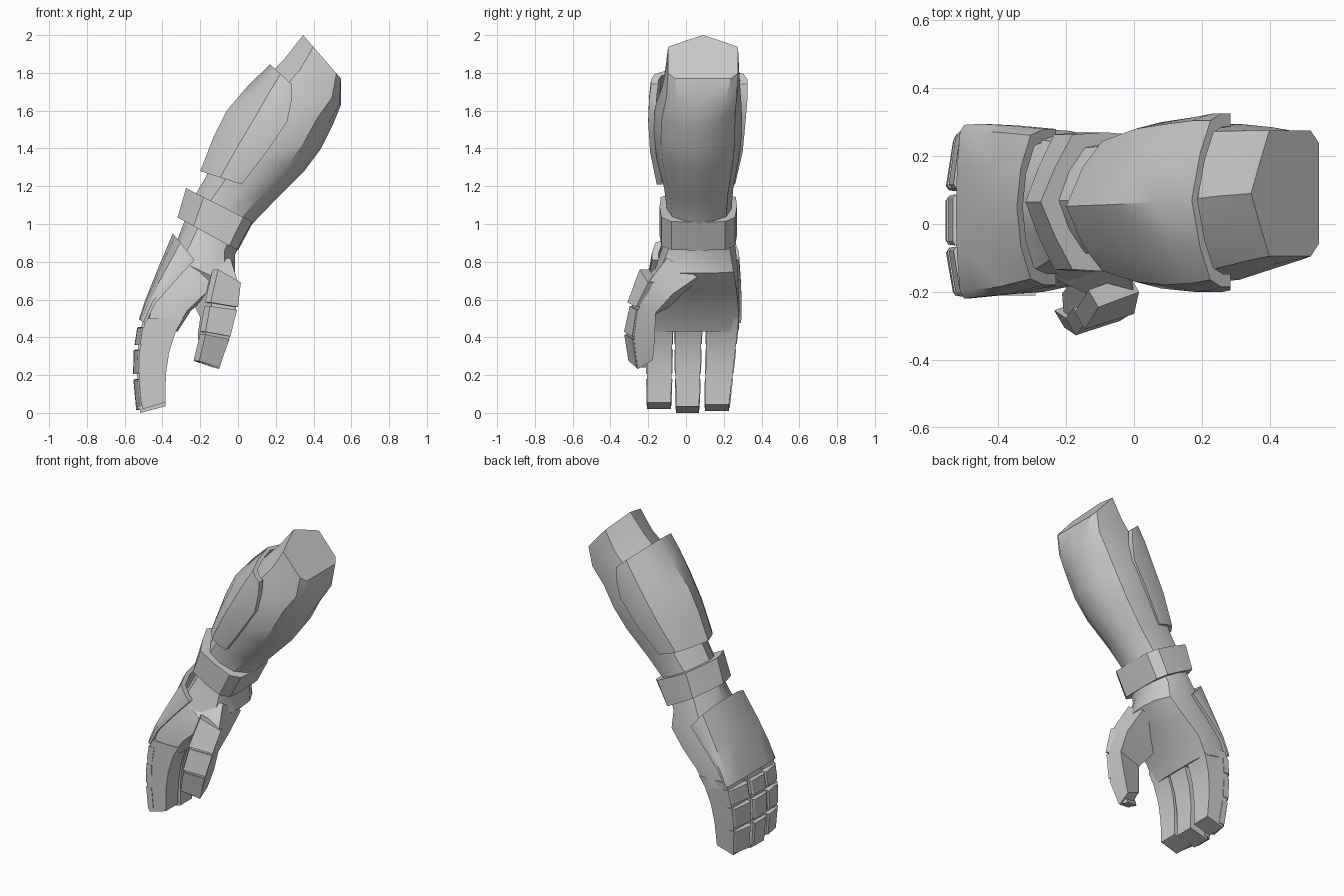
import bpy, bmesh
from mathutils import Vector

if "Cube" in bpy.data.objects:
    bpy.data.objects.remove(bpy.data.objects["Cube"])

ROUND = [(.10, .5), (.25, .9), (.52, 1), (.80, .84), (.95, .45)]
ANGULAR = [(.13, .5), (.27, 1), (.55, 1), (.88, 1), (1, .8)]
BOXY = [(.03, .5), (.10, .95), (.50, 1), (.92, .98), (1, .55)]


def loft(name, rings, angle=0.6):
    """Skin closed rings of points, cap the ends, smooth by angle."""
    bm = bmesh.new()
    vs = [[bm.verts.new(p) for p in r] for r in rings]
    n = len(rings[0])
    for a, b in zip(vs, vs[1:]):
        for i in range(n):
            j = (i + 1) % n
            bm.faces.new((a[i], a[j], b[j], b[i]))
    bm.faces.new(vs[0][::-1])
    bm.faces.new(vs[-1])
    bmesh.ops.recalc_face_normals(bm, faces=bm.faces)
    me = bpy.data.meshes.new(name)
    bm.to_mesh(me)
    bm.free()
    ob = bpy.data.objects.new(name, me)
    bpy.context.collection.objects.link(ob)
    bpy.ops.object.select_all(action='DESELECT')
    ob.select_set(True)
    bpy.context.view_layer.objects.active = ob
    if angle:
        bpy.ops.object.shade_smooth_by_angle(angle=angle)
    return ob


def place(sec, u, v):
    """Map profile (u back-to-palm, v across) into a section."""
    (dx, dz), (px, pz), lo, hi = sec[:4]
    return Vector((dx + u * (px - dx), (lo + hi) / 2 + v * (hi - lo) / 2, dz + u * (pz - dz)))


def ring(sec, pa, pb, t):
    half = [(a[0] + (b[0] - a[0]) * t, a[1] + (b[1] - a[1]) * t) for a, b in zip(pa, pb)]
    pts = [(0, 0)] + half + [(1, 0)] + [(u, -v) for u, v in half[::-1]]
    return [place(sec, u, v) for u, v in pts]


def shell_ring(sec, prof, k=.85):
    """C-shaped ring for an armour plate wrapped round the back."""
    outer = [(u, -v) for u, v in prof[::-1]] + [(0, 0)] + prof
    inner = [(1 + (u - 1) * k, v * k) for u, v in outer[::-1]]
    return [place(sec, u, v) for u, v in outer + inner]


# Forearm: back point, palm-side point, y range, angularity
arm = [((.345, 2.0), (.545, 1.77), -.095, .275, 1),
       ((.25, 1.88), (.545, 1.63), -.12, .285, .5),
       ((.10, 1.72), (.50, 1.52), -.165, .295, 0),
       ((-.01, 1.57), (.44, 1.40), -.17, .295, 0),
       ((-.09, 1.42), (.35, 1.28), -.155, .28, 0),
       ((-.17, 1.25), (.20, 1.13), -.115, .25, 0),
       ((-.235, 1.14), (.075, 1.0), -.10, .24, 0),
       ((-.28, 1.02), (.02, .90), -.10, .24, 0)]
loft("forearm", [ring(s, ROUND, ANGULAR, s[4]) for s in arm])

# Wrist band
band = [((-.275, 1.19), (.08, 1.01), -.14, .27), ((-.32, 1.035), (0, .86), -.14, .27)]
loft("wrist_band", [ring(s, ROUND, ANGULAR, .7) for s in band])

# Palm and back of the hand
hand = [((-.27, 1.05), (.03, .93), -.10, .24, 0),
        ((-.32, .92), (-.015, .84), -.125, .262, .1),
        ((-.385, .78), (-.015, .74), -.165, .275, .4),
        ((-.44, .67), (-.13, .64), -.19, .28, .8),
        ((-.475, .57), (-.25, .54), -.205, .283, 1),
        ((-.50, .46), (-.32, .43), -.21, .28, 1)]
loft("hand", [ring(s, ROUND, BOXY, s[4]) for s in hand])

# Forearm and hand-back armour
shell = [(.22, .55), (.48, .92), (.75, 1), (1, 1)]
guard = [((.17, 1.845), (.285, 1.74), -.185, .325),
         ((.06, 1.74), (.285, 1.66), -.195, .325),
         ((-.06, 1.60), (.26, 1.54), -.20, .315),
         ((-.13, 1.46), (.15, 1.38), -.19, .30),
         ((-.20, 1.28), (.02, 1.21), -.155, .26)]
loft("forearm_guard", [shell_ring(s, shell) for s in guard])
back = [((-.345, .95), (-.23, .81), -.18, .28),
        ((-.43, .75), (-.34, .69), -.205, .29),
        ((-.49, .60), (-.44, .575), -.215, .295),
        ((-.525, .495), (-.49, .475), -.22, .292)]
flat = [(.1, .5), (.35, .92), (.7, 1), (1, 1)]
loft("hand_back_plate", [shell_ring(s, flat) for s in back])

# Fingers with three plates each: y range at knuckle, y range at tip, forward shift, tip z
path = [(.50, -.49, -.29), (.43, -.505, -.33), (.32, -.52, -.365),
        (.20, -.522, -.382), (.02, -.505, -.385)]


def lerp(a, b, t):
    return a + (b - a) * t


def back_x(z):
    for (z0, x0, _), (z1, x1, _) in zip(path, path[1:]):
        if z >= z1:
            return lerp(x0, x1, (z0 - z) / (z0 - z1))
    return path[-1][1]


fingers = [("index", (-.21, -.07), (-.205, -.08), 0, .02, .02),
           ("middle", (-.06, .085), (-.052, .068), -.012, 0, 0),
           ("outer", (.11, .28), (.10, .225), 0, .01, -.02)]
for name, top, tip, dx, tz, skew in fingers:
    rings = []
    for i, (z, xb, xp) in enumerate(path):
        t = (.5 - z) / .5
        lo, hi = lerp(top[0], tip[0], t), lerp(top[1], tip[1], t)
        last = i == len(path) - 1
        zb, zp = (tz, tz + .035) if last else (z, z)
        rings.append([(xb + dx, lo, zb), (xb + dx, hi, zb), (xp, hi, zp), (xp, lo, zp)])
    loft(name + "_finger", rings, .5)
    for k, (z0, z1) in enumerate([(.455, .365), (.335, .21), (.18, tz + .02)]):
        rings = []
        for z in (z0, z1):
            t = (.5 - z) / .5
            lo, hi = lerp(top[0], tip[0], t) - .004, lerp(top[1], tip[1], t) + .004
            x = back_x(z) + dx
            a, b = x + skew / 2, x - skew / 2
            rings.append([(a + .025, lo, z), (a - .014, lo, z), (a - .022, lo + .012, z - .005),
                          (b - .022, hi - .012, z - .005), (b - .014, hi, z), (b + .025, hi, z)])
        loft(f"{name}_finger_plate_{k + 1}", rings, 0)

# Thumb: outer-left, outer-right, inner-right, inner-left corners
thumb = [[(-.30, -.13, .80), (-.04, -.10, .82), (-.02, .06, .72), (-.26, .06, .60)],
         [(-.13, -.21, .72), (0, -.20, .69), (-.01, -.07, .63), (-.23, -.08, .565)],
         [(-.14, -.285, .57), (-.01, -.25, .55), (-.03, -.16, .53), (-.20, -.19, .505)],
         [(-.17, -.315, .42), (-.045, -.275, .40), (-.06, -.165, .40), (-.212, -.205, .42)],
         [(-.205, -.29, .265), (-.10, -.255, .232), (-.10, -.175, .28), (-.205, -.20, .33)]]
loft("thumb", thumb, .5)


# Thumb armour follows the outer faces of the joints
def thumb_plate(name, a, b, c, d):
    out = Vector((.03, -.05, .0))
    loft(name, [[Vector(p), Vector(q), Vector(q) - out, Vector(p) - out] for p, q in ((a, b), (d, c))], 0)


thumb_plate("thumb_base_plate", (-.105, -.245, .76), (.015, -.20, .69), (0, -.265, .56), (-.145, -.31, .585))
thumb_plate("thumb_middle_plate", (-.148, -.298, .565), (-.005, -.262, .545), (-.04, -.285, .405), (-.172, -.328, .43))
thumb_plate("thumb_tip_plate", (-.172, -.327, .415), (-.045, -.283, .39), (-.10, -.262, .24), (-.205, -.305, .275))
